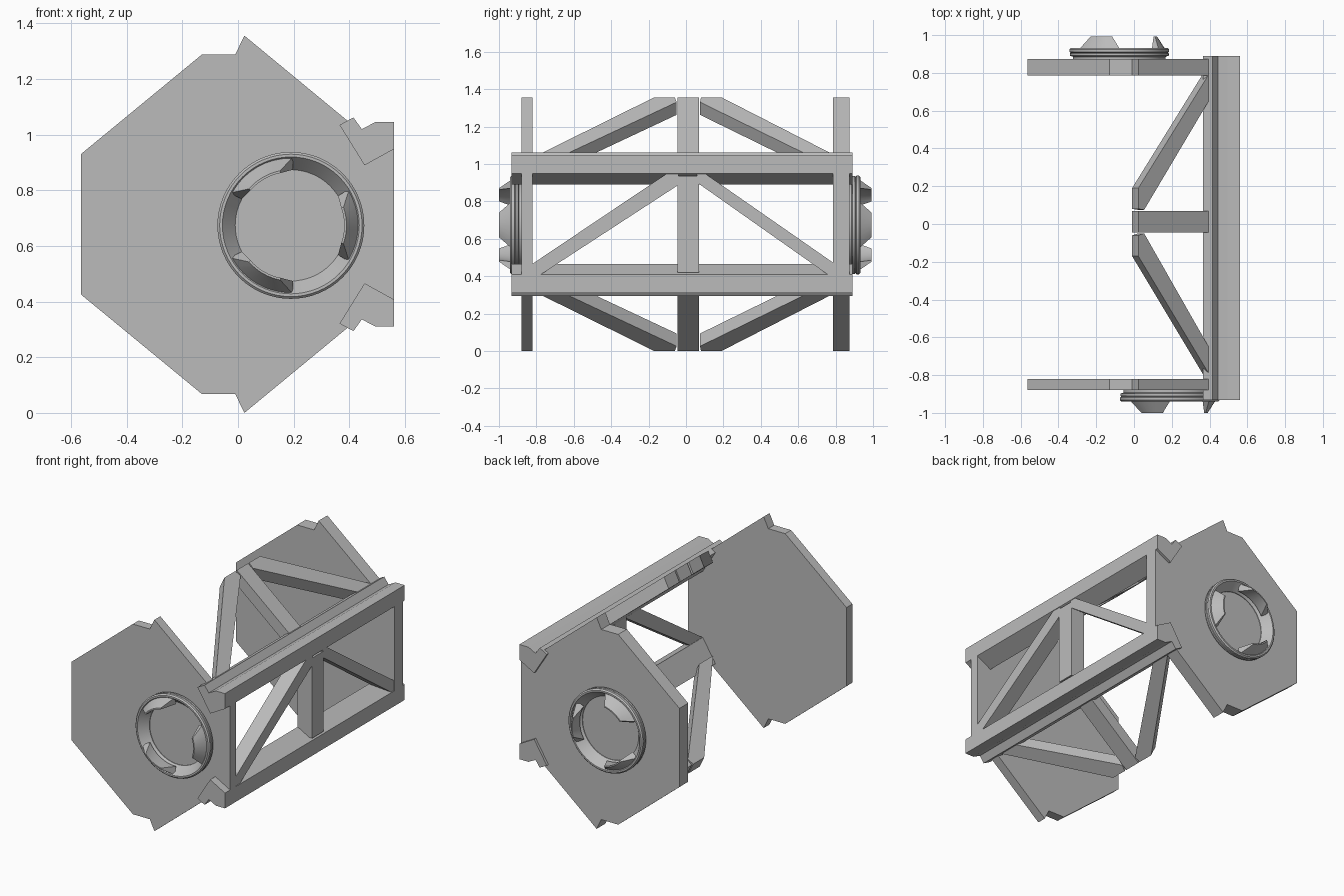
import bpy, bmesh, math
from mathutils import Vector

cube = bpy.data.objects.get("Cube")
if cube:
    bpy.data.objects.remove(cube)

MID = 0.678  # height of the horizontal symmetry plane

grey = bpy.data.materials.new("plain grey")
grey.use_nodes = True
GREY = (0.5, 0.5, 0.5, 1)
grey.diffuse_color = GREY
grey.node_tree.nodes["Principled BSDF"].inputs["Base Color"].default_value = GREY


def finish(name, bm):
    bmesh.ops.recalc_face_normals(bm, faces=bm.faces)
    mesh = bpy.data.meshes.new(name)
    bm.to_mesh(mesh)
    bm.free()
    mesh.materials.append(grey)
    obj = bpy.data.objects.new(name, mesh)
    bpy.context.collection.objects.link(obj)
    return obj


def prism(name, outline, place, lo, hi, flip=False):
    """Extrude an outline from lo to hi; place(a, b, depth) gives the position."""
    bm = bmesh.new()
    rings = []
    for d in (lo, hi):
        points = [Vector(place(a, b, d)) for a, b in outline]
        if flip:
            for p in points:
                p.z = 2 * MID - p.z
        rings.append([bm.verts.new(p) for p in points])
    bm.faces.new(rings[0])
    bm.faces.new(rings[1])
    n = len(outline)
    for i in range(n):
        j = (i + 1) % n
        bm.faces.new((rings[0][i], rings[0][j], rings[1][j], rings[1][i]))
    return finish(name, bm)


def along_y(x, z, d):
    return (x, d, z)


def along_x(y, z, d):
    return (d, y, z)


# End plates: upper half outline, mirrored for the lower half
half = [(-0.565, 0.93), (-0.13, 1.288), (-0.01, 1.288), (0.023, 1.356),
        (0.40, 1.045), (0.46, 0.97), (0.56, 0.95)]
outline = half + [(x, 2 * MID - z) for x, z in reversed(half)]
prism("front_plate", outline, along_y, -0.88, -0.82)
prism("back_plate", outline, along_y, 0.785, 0.873)

# Long rails
rail = [(0.365, 1.035), (0.415, 1.062), (0.445, 1.02), (0.495, 1.046),
        (0.56, 1.046), (0.56, 0.948), (0.455, 0.89)]
for name, flip in (("upper_rail", False), ("lower_rail", True)):
    prism(name, rail, along_y, -0.932, 0.89, flip)

# Side frame: centre post and two diagonals between the rails
post = [(-0.045, 0.42), (0.07, 0.42), (0.07, 0.935), (-0.045, 0.935)]
prism("side_centre_post", post, along_x, 0.455, 0.558)
front_diagonal = [(-0.04, 0.888), (-0.04, 0.95), (-0.10, 0.95), (-0.83, 0.46),
                  (-0.83, 0.40), (-0.79, 0.40)]
back_diagonal = [(0.06, 0.90), (0.06, 0.95), (0.10, 0.95), (0.79, 0.47),
                 (0.79, 0.40), (0.77, 0.40)]
prism("side_front_diagonal", front_diagonal, along_x, 0.46, 0.557)
prism("side_back_diagonal", back_diagonal, along_x, 0.46, 0.557)

# Sloping frames: centre beam and two struts, above and below
apex = Vector((0.023, 0, 1.356))
slope = Vector((0.377, 0, -0.311)).normalized()
inward = Vector((-0.033, 0, -0.068))


def on_slope(y, s, d):
    return apex + slope * s + inward * d + Vector((0, y, 0))


beam = [(-0.045, 0), (0.07, 0), (0.07, 0.5), (-0.045, 0.5)]
front_strut = [(-0.06, 0), (-0.17, 0), (-0.80, 0.49), (-0.66, 0.49), (-0.05, 0.04)]
back_strut = [(0.08, 0), (0.19, 0), (0.80, 0.49), (0.66, 0.49), (0.075, 0.04)]
for level, flip in (("upper", False), ("lower", True)):
    prism(level + "_centre_beam", beam, on_slope, 0, 1, flip)
    prism(level + "_front_strut", front_strut, on_slope, 0, 1, flip)
    prism(level + "_back_strut", back_strut, on_slope, 0, 1, flip)


# Docking collars with three tapered guide teeth
def lathe(name, section, cx, base, sign):
    bm = bmesh.new()
    steps = 64
    rings = []
    for i in range(steps):
        a = 2 * math.pi * i / steps
        rings.append([bm.verts.new((cx + r * math.cos(a), base + sign * h,
                                    MID - 0.004 + r * math.sin(a))) for r, h in section])
    n = len(section)
    for i in range(steps):
        p, q = rings[i], rings[(i + 1) % steps]
        for k in range(n):
            m = (k + 1) % n
            bm.faces.new((p[k], p[m], q[m], q[k]))
    return finish(name, bm)


def tooth(name, angle, cx, base, sign):
    """Curved tooth: wide at the collar, narrow and closer in at the tip."""
    bm = bmesh.new()
    steps = 8
    rows = []
    for r, h, spread in ((0.20, 0.03, 32), (0.248, 0.045, 32),
                         (0.20, 0.12, 19), (0.192, 0.12, 19)):
        row = []
        for i in range(steps + 1):
            a = math.radians(angle + spread * (2 * i / steps - 1))
            row.append(bm.verts.new((cx + r * math.cos(a), base + sign * h,
                                     MID - 0.004 + r * math.sin(a))))
        rows.append(row)
    for k in range(4):
        p, q = rows[k], rows[(k + 1) % 4]
        for i in range(steps):
            bm.faces.new((p[i], p[i + 1], q[i + 1], q[i]))
    bm.faces.new([row[0] for row in rows])
    bm.faces.new([row[-1] for row in rows])
    return finish(name, bm)


collar = [(0.20, -0.01), (0.245, -0.01), (0.245, 0.012), (0.262, 0.018),
          (0.262, 0.03), (0.256, 0.033), (0.264, 0.038), (0.264, 0.052),
          (0.256, 0.06), (0.246, 0.06), (0.20, 0.004)]
smooth = []
for end, cx, base, sign in (("front", 0.19, -0.88, -1), ("back", -0.078, 0.873, 1)):
    smooth.append(lathe(end + "_collar", collar, cx, base, sign))
    for number in range(3):
        smooth.append(tooth(f"{end}_tooth_{number + 1}", 120 * number, cx, base, sign))

# Smooth shading on the round parts
bpy.ops.object.select_all(action="DESELECT")
for obj in smooth:
    obj.select_set(True)
bpy.context.view_layer.objects.active = smooth[0]
bpy.ops.object.shade_smooth_by_angle(angle=math.radians(25))
